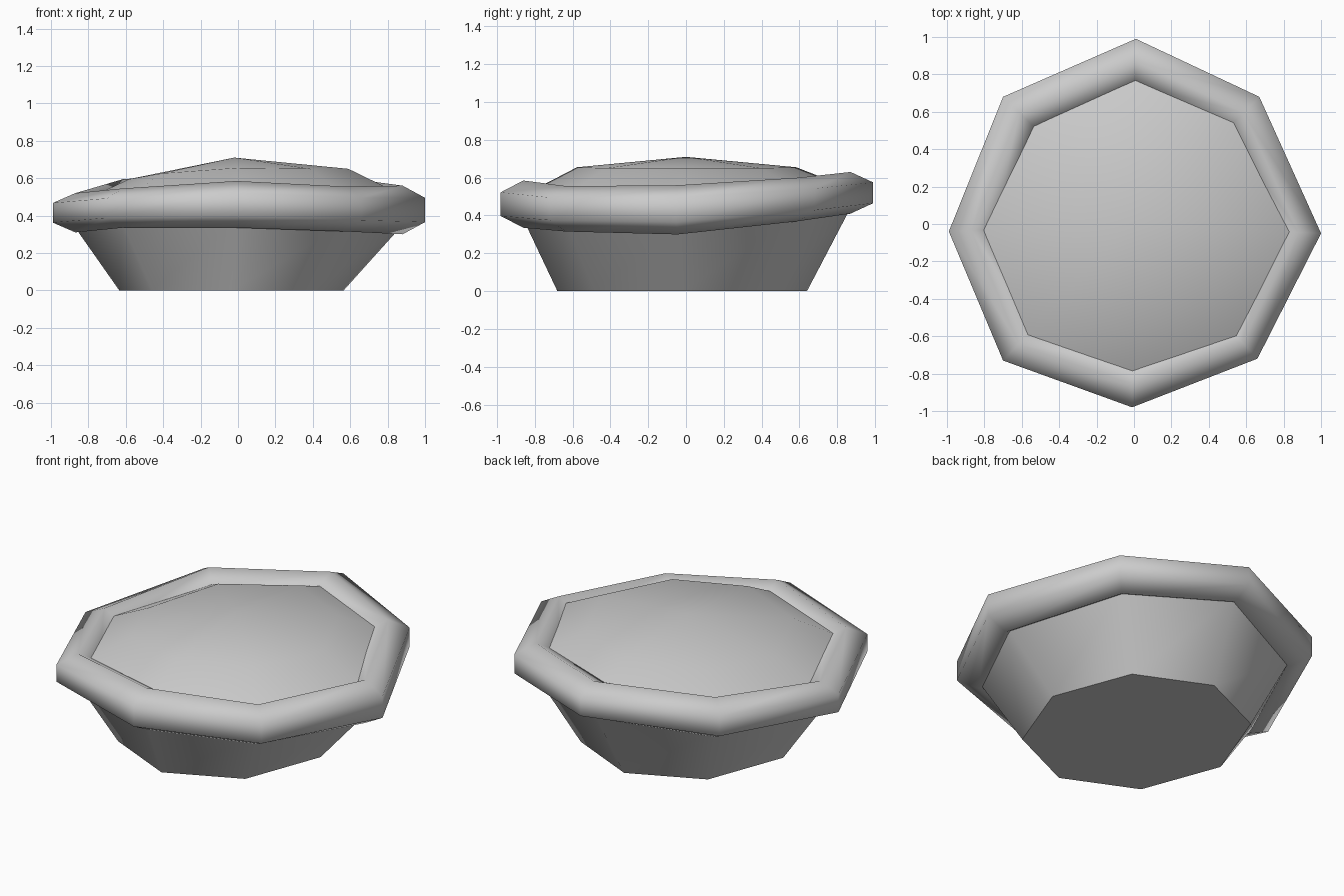
import bpy, bmesh, math
from mathutils import Vector

cube = bpy.data.objects.get("Cube")
if cube:
    bpy.data.objects.remove(cube, do_unlink=True)

grey = bpy.data.materials.new("warm_grey")
grey.use_nodes = True
colour = (0.6, 0.6, 0.6, 1)
grey.diffuse_color = colour
grey.node_tree.nodes["Principled BSDF"].inputs["Base Color"].default_value = colour

# Eight rim corners, counter-clockwise from +x: outer x, outer y, centre z, tube half height
RIM = [
    (1.0, -0.05, 0.43, 0.13), (0.67, 0.68, 0.485, 0.115),
    (0.01, 0.99, 0.52, 0.11), (-0.70, 0.68, 0.475, 0.12),
    (-0.99, -0.04, 0.415, 0.105), (-0.70, -0.73, 0.44, 0.105),
    (-0.01, -0.98, 0.46, 0.125), (0.66, -0.72, 0.435, 0.12),
]
# Filling heights: edge and halfway up, same corner order
EDGE = [0.53, 0.55, 0.56, 0.51, 0.48, 0.5, 0.53, 0.53]
MIDDLE = [0.65, 0.65, 0.655, 0.625, 0.595, 0.625, 0.655, 0.65]
HALF_WIDTH = 0.12


def loft(name, loops, close=False, cap=False, apex=None, sharp_cap=False):
    """Join equal loops of points with quads, with an optional cap or apex."""
    bm = bmesh.new()
    rows = [[bm.verts.new(p) for p in loop] for loop in loops]
    n = len(rows[0])
    pairs = list(zip(rows, rows[1:]))
    if close:
        pairs.append((rows[-1], rows[0]))
    for a, b in pairs:
        for i in range(n):
            j = (i + 1) % n
            bm.faces.new((a[i], a[j], b[j], b[i]))
    if apex:
        tip = bm.verts.new(apex)
        for i in range(n):
            bm.faces.new((rows[-1][i], rows[-1][(i + 1) % n], tip))
    for f in bm.faces:
        f.smooth = True
    if cap:
        bottom = bm.faces.new(rows[0][::-1])
        bottom.smooth = False
        for e in bottom.edges:
            e.smooth = False
    bmesh.ops.recalc_face_normals(bm, faces=bm.faces)
    if apex and tip.link_faces[0].normal.z < 0:
        bmesh.ops.reverse_faces(bm, faces=bm.faces)
    mesh = bpy.data.meshes.new(name)
    bm.to_mesh(mesh)
    bm.free()
    mesh.materials.append(grey)
    obj = bpy.data.objects.new(name, mesh)
    bpy.context.collection.objects.link(obj)
    return obj


# Rim: hexagonal tube following the uneven octagon
rim_loops, centres = [], []
for x, y, z, h in RIM:
    out = Vector((x, y, 0)).normalized()
    centre = Vector((x, y, z)) - out * HALF_WIDTH
    centres.append(centre)
    loop = []
    for k in range(6):
        a = math.radians(30 + 60 * k)
        loop.append(centre + out * HALF_WIDTH * math.cos(a) / math.cos(math.pi / 6)
                    + Vector((0, 0, h * math.sin(a))))
    rim_loops.append(loop)
loft("rim", rim_loops, close=True)

# Base: tapered eight-sided wall with a flat bottom
foot, wall_top = [], []
for k, c in enumerate(centres):
    a = math.radians(45 * k)
    foot.append((-0.035 + 0.6 * math.cos(a), -0.02 + 0.66 * math.sin(a), 0))
    wall_top.append((c.x, c.y, c.z - 0.08))
loft("base", [foot, wall_top], cap=True)

# Filling: shallow dome resting inside the rim
edge = [(c.x * 0.95, c.y * 0.95, z) for c, z in zip(centres, EDGE)]
middle = [(c.x * 0.67, c.y * 0.67, z) for c, z in zip(centres, MIDDLE)]
loft("filling", [edge, middle], apex=(-0.02, 0, 0.71))
